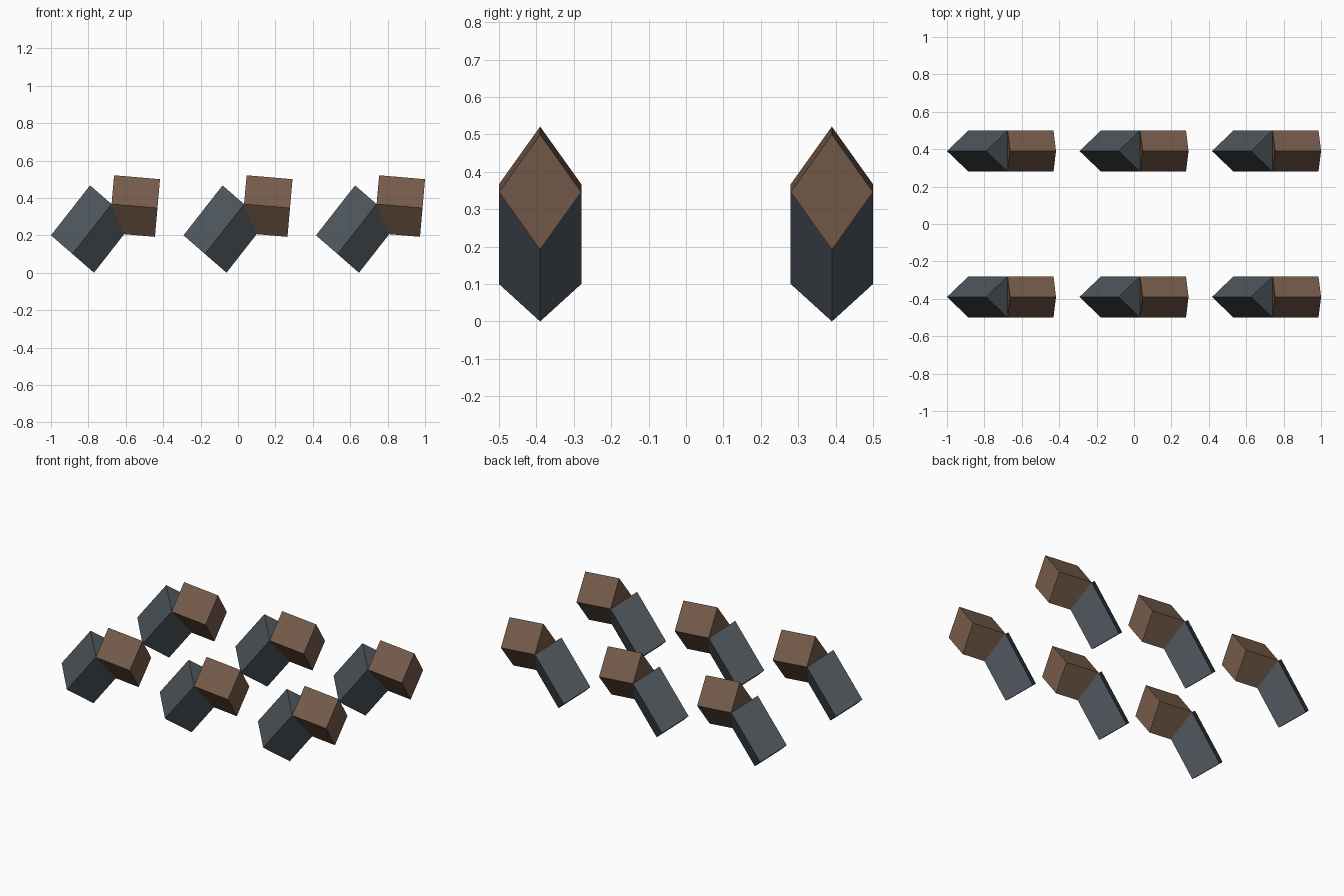
import bpy, bmesh
from mathutils import Vector

if "Cube" in bpy.data.objects:
    bpy.data.objects.remove(bpy.data.objects["Cube"])

HALF_WIDTH = 0.11      # half thickness of each bar along y
SPACING = 0.7085       # distance between units along x
ROW_Y = 0.39           # distance of each row from the centre


def material(name, color):
    m = bpy.data.materials.new(name)
    m.diffuse_color = (*color, 1)
    m.use_nodes = True
    m.node_tree.nodes["Principled BSDF"].inputs["Base Color"].default_value = m.diffuse_color
    return m


slate = material("slate", (0.078, 0.093, 0.107))
brown = material("brown", (0.18, 0.107, 0.069))


def diamond_bar(name, start, end, half, offset, mat):
    """Four-sided bar between two (x, z) points; half is the diamond's long half axis."""
    h = Vector((half[0], 0, half[1]))
    w = Vector((0, HALF_WIDTH, 0))
    bm = bmesh.new()
    rings = []
    for x, z in (start, end):
        c = Vector((x, 0, z))
        rings.append([bm.verts.new(c + d) for d in (h, w, -h, -w)])
    a, b = rings
    for i in range(4):
        j = (i + 1) % 4
        bm.faces.new((a[i], a[j], b[j], b[i]))
    bm.faces.new(a)
    bm.faces.new(b)
    bmesh.ops.recalc_face_normals(bm, faces=bm.faces)
    mesh = bpy.data.meshes.new(name)
    bm.to_mesh(mesh)
    bm.free()
    mesh.materials.append(mat)
    ob = bpy.data.objects.new(name, mesh)
    ob.location = offset
    bpy.context.collection.objects.link(ob)


# Joint shared by both bars of a unit (leftmost unit's position)
joint = (-0.676, 0.367)

for row, y in (("front", -ROW_Y), ("back", ROW_Y)):
    for i, side in enumerate(("left", "middle", "right")):
        offset = (i * SPACING, y, 0)
        # Slanted lower bar
        diamond_bar(f"{row}_{side}_lower_bar", (-0.885, 0.100), joint,
                    (0.115, -0.100), offset, slate)
        # Nearly level upper bar
        diamond_bar(f"{row}_{side}_upper_bar", joint, (-0.4305, 0.346),
                    (0.0135, 0.154), offset, brown)
